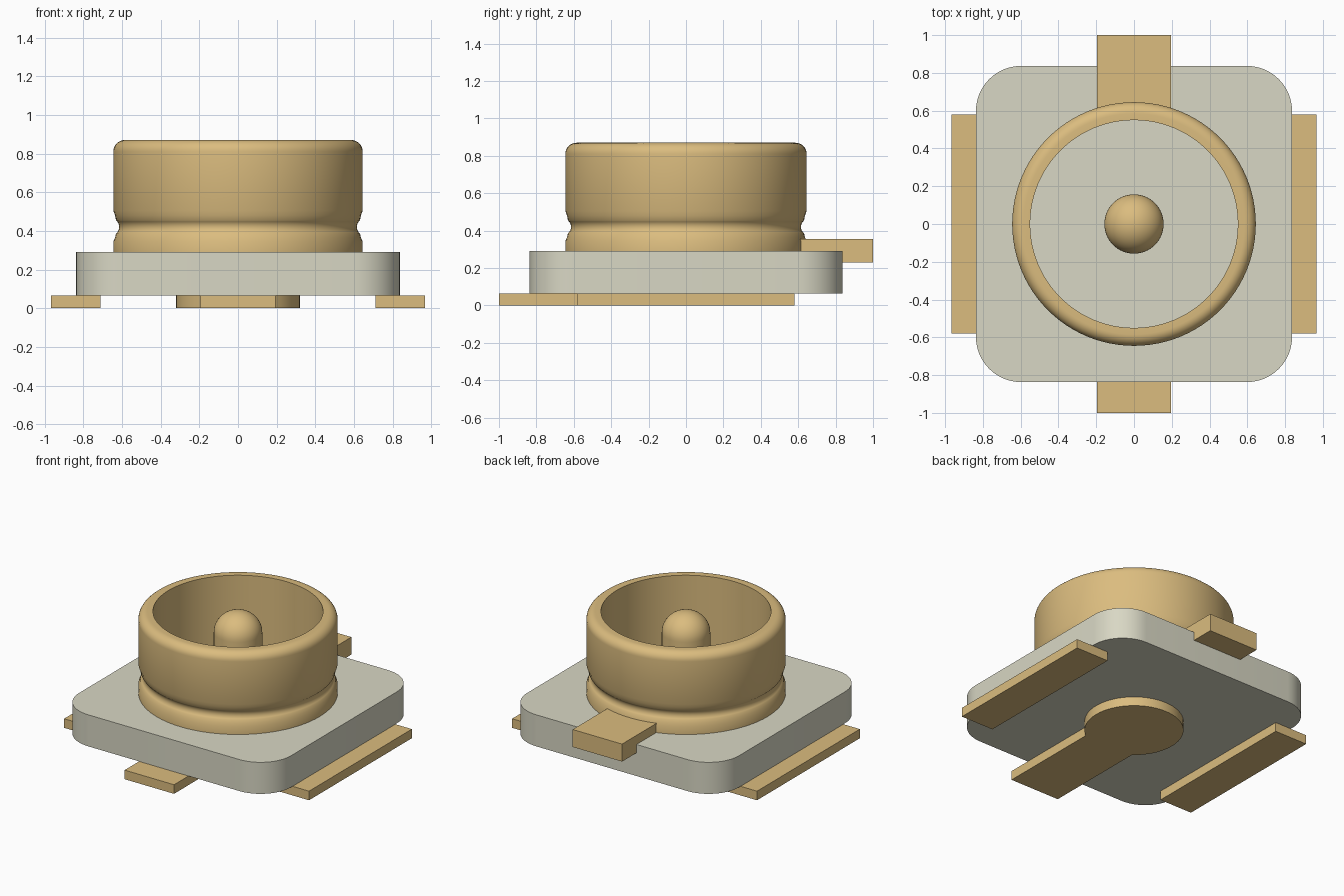
import bpy
import bmesh
import math

cube = bpy.data.objects.get("Cube")
if cube:
    bpy.data.objects.remove(cube, do_unlink=True)


def material(name, rgb):
    m = bpy.data.materials.new(name)
    m.use_nodes = True
    m.diffuse_color = (*rgb, 1)
    m.node_tree.nodes["Principled BSDF"].inputs["Base Color"].default_value = (*rgb, 1)
    return m


gold = material("gold plating", (0.708, 0.504, 0.211))
cream = material("pale grey plastic", (0.692, 0.683, 0.554))


def finish(name, bm, mat, smooth=False):
    bmesh.ops.recalc_face_normals(bm, faces=bm.faces)
    mesh = bpy.data.meshes.new(name)
    bm.to_mesh(mesh)
    bm.free()
    mesh.materials.append(mat)
    obj = bpy.data.objects.new(name, mesh)
    bpy.context.collection.objects.link(obj)
    if smooth:
        bpy.ops.object.select_all(action="DESELECT")
        obj.select_set(True)
        bpy.context.view_layer.objects.active = obj
        bpy.ops.object.shade_smooth_by_angle(angle=math.radians(35))
    return obj


def prism(name, outline, z0, z1, mat, smooth=False):
    """Extrude a flat outline from z0 to z1."""
    bm = bmesh.new()
    face = bm.faces.new([bm.verts.new((x, y, z0)) for x, y in outline])
    top = bmesh.ops.extrude_face_region(bm, geom=[face])["geom"]
    verts = [g for g in top if isinstance(g, bmesh.types.BMVert)]
    bmesh.ops.translate(bm, verts=verts, vec=(0, 0, z1 - z0))
    return finish(name, bm, mat, smooth)


def box(name, x0, x1, y0, y1, z0, z1, mat):
    return prism(name, [(x0, y0), (x1, y0), (x1, y1), (x0, y1)], z0, z1, mat)


def lathe(name, profile, mat, closed, steps=96):
    """Spin an (r, z) profile around the z axis."""
    bm = bmesh.new()
    verts = [bm.verts.new((r, 0, z)) for r, z in profile]
    pairs = list(zip(verts, verts[1:]))
    if closed:
        pairs.append((verts[-1], verts[0]))
    edges = [bm.edges.new(p) for p in pairs]
    bmesh.ops.spin(bm, geom=verts + edges, cent=(0, 0, 0), axis=(0, 0, 1),
                   angle=math.tau, steps=steps)
    bmesh.ops.remove_doubles(bm, verts=bm.verts, dist=1e-5)
    return finish(name, bm, mat, True)


def arc(cx, cy, rx, ry, a0, a1, n):
    """Points on an elliptical arc, angles in degrees."""
    angles = [math.radians(a0 + (a1 - a0) * i / n) for i in range(n + 1)]
    return [(cx + rx * math.cos(a), cy + ry * math.sin(a)) for a in angles]


# Insulating base with rounded corners
half, radius = 0.837, 0.24
c = half - radius
outline = []
for i, (sx, sy) in enumerate([(1, 1), (-1, 1), (-1, -1), (1, -1)]):
    outline += arc(sx * c, sy * c, radius, radius, 90 * i, 90 * i + 90, 12)
prism("base", outline, 0.065, 0.29, cream, True)

# Outer shell: straight bore, rounded outer rim, snap groove near the bottom
R = 0.645
shell = [(0.55, 0.28), (R, 0.28), (R, 0.345), (0.636, 0.365)]
shell += arc(0.66, 0.42, 0.045, 0.045, 230, 130, 8)
shell += [(0.636, 0.48), (R, 0.505)]
shell += arc(R - 0.06, 0.81, 0.06, 0.06, 0, 90, 8)
shell += [(0.55, 0.87)]
lathe("shell", shell, gold, True)

# Centre pin with domed tip
pin = [(0, 0.28), (0.157, 0.28)] + arc(0, 0.72, 0.157, 0.148, 0, 90, 12)
lathe("centre_pin", pin, gold, False, 64)

# Ground pads on both sides
for side, s in (("left", 1), ("right", -1)):
    x0, x1 = sorted((s * 0.71, s * 0.967))
    box(side + "_ground_pad", x0, x1, -0.58, 0.58, 0, 0.065, gold)

# Signal pad: strip to the front edge ending in a disc under the pin
w, r = 0.195, 0.32
start = math.degrees(math.asin(w / r))
keyhole = [(-w, -1), (w, -1)] + arc(0, 0, r, r, start - 90, 270 - start, 48)
prism("signal_pad", keyhole, 0, 0.065, gold, True)

# Rear tab joined to the shell
box("rear_tab", -w, w, 0.57, 1.0, 0.23, 0.355, gold)
